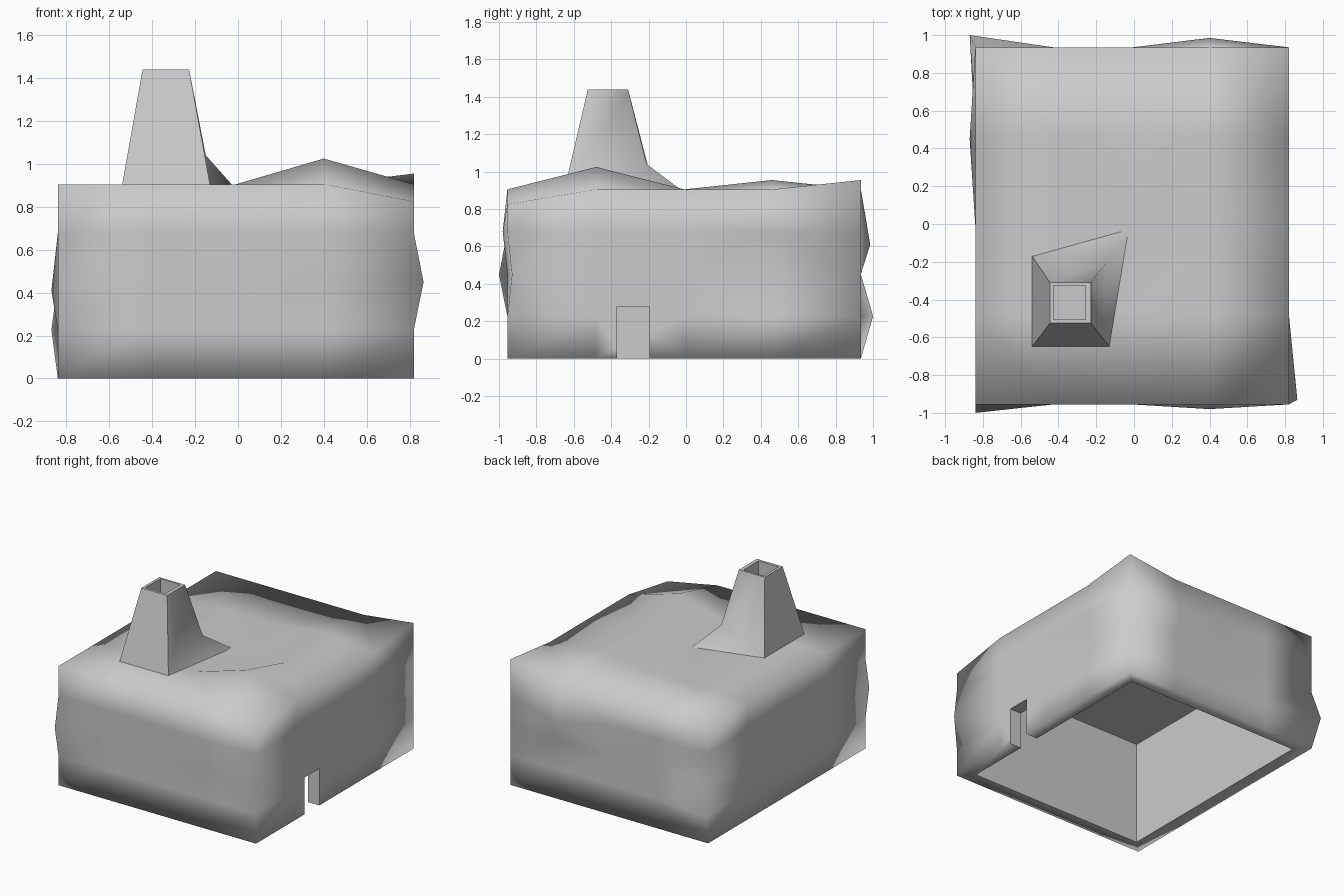
import bpy, bmesh

if "Cube" in bpy.data.objects:
    bpy.data.objects.remove(bpy.data.objects["Cube"])

def add_object(name, bm):
    bmesh.ops.recalc_face_normals(bm, faces=bm.faces[:])
    mesh = bpy.data.meshes.new(name)
    bm.to_mesh(mesh)
    bm.free()
    ob = bpy.data.objects.new(name, mesh)
    bpy.context.collection.objects.link(ob)
    return ob

def box(bm, lo, hi):
    for v in bmesh.ops.create_cube(bm, size=1)["verts"]:
        v.co = [l + (c + 0.5) * (h - l) for c, l, h in zip(v.co, lo, hi)]

def cut(target, name, lo, hi):
    bm = bmesh.new()
    box(bm, lo, hi)
    cutter = add_object(name, bm)
    cutter.hide_render = True
    cutter.hide_set(True)
    mod = target.modifiers.new(name, 'BOOLEAN')
    mod.operation = 'DIFFERENCE'
    mod.solver = 'EXACT'
    mod.object = cutter

# House body: 4 x 4 x 4 grid box with a few knocked vertices
LO, HI = (-0.84, -0.955, 0.0), (0.82, 0.935, 0.905)
bumps = {
    (4, 0, 4): (0.82, -0.955, 0.825), (4, 0, 2): (0.865, -0.93, 0.45),
    (0, 0, 2): (-0.84, -1.0, 0.45), (3, 0, 3): (0.40, -0.98, 0.68),
    (0, 4, 1): (-0.87, 1.0, 0.226), (3, 4, 3): (0.40, 0.985, 0.61),
    (3, 1, 4): (0.40, -0.48, 1.025), (3, 3, 4): (0.40, 0.46, 0.955),
    (4, 4, 4): (0.82, 0.935, 0.955), (0, 3, 2): (-0.87, 0.45, 0.41),
    (4, 3, 2): (0.75, 0.46, 0.45),
}
bm = bmesh.new()
bmesh.ops.create_cube(bm, size=1)
bmesh.ops.subdivide_edges(bm, edges=bm.edges[:], cuts=3, use_grid_fill=True)
for v in bm.verts:
    key = tuple(round((c + 0.5) * 4) for c in v.co)
    v.co = bumps.get(key, [l + k / 4 * (h - l) for k, l, h in zip(key, LO, HI)])
bmesh.ops.triangulate(bm, faces=bm.faces[:])
for f in bm.faces:
    f.smooth = True
body = add_object("house_body", bm)

# Hollow room and doorway in the right wall
cut(body, "room_cutter", (-0.745, -0.86, -0.2), (0.725, 0.84, 0.79))
cut(body, "door_cutter", (0.6, -0.37, -0.1), (1.0, -0.195, 0.28))

# Chimney: tapered, hollow, with one lifted base corner flaring into the roof
def rect(x0, x1, y0, y1, z):
    return [(x0, y0, z), (x1, y0, z), (x1, y1, z), (x0, y1, z)]

base = rect(-0.54, -0.13, -0.65, -0.17, 0.903)
base[2] = (-0.15, -0.21, 1.04)
loops = [base, rect(-0.445, -0.228, -0.525, -0.31, 1.44),
         rect(-0.425, -0.256, -0.505, -0.325, 1.44),
         rect(-0.425, -0.256, -0.505, -0.325, 0.93)]
bm = bmesh.new()
rings = [[bm.verts.new(p) for p in loop] for loop in loops]
for level, (a, b) in enumerate(zip(rings, rings[1:])):
    for i in range(4):
        j = (i + 1) % 4
        f = bm.faces.new((a[i], a[j], b[j], b[i]))
        f.smooth = level == 0 and i in (1, 2)
bm.faces.new(rings[-1])
toe = bm.verts.new((-0.03, -0.03, 0.905))
for i, j in ((1, 2), (2, 3)):
    bm.faces.new((rings[0][j], rings[0][i], toe)).smooth = True
add_object("chimney", bm)
